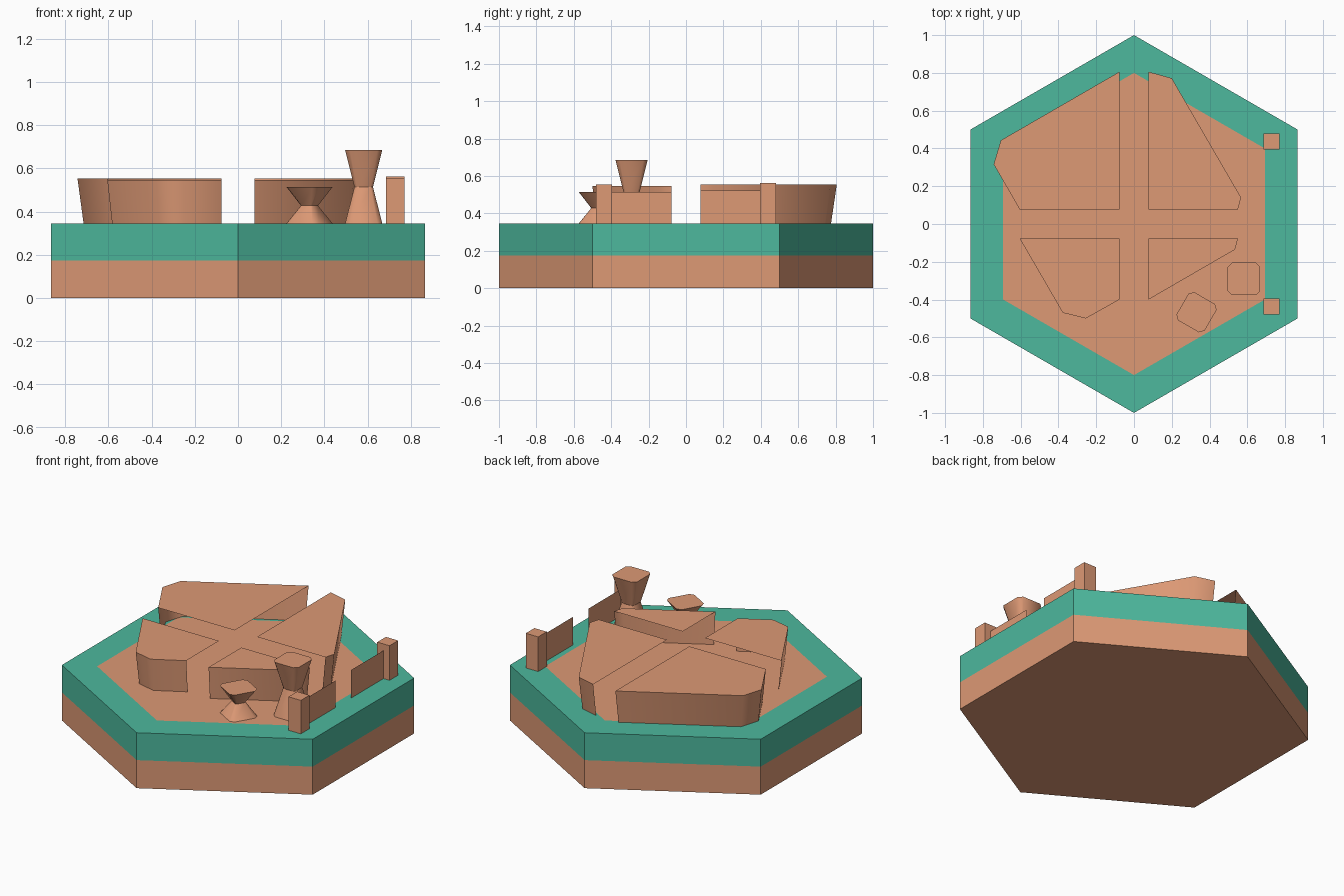
import bpy, bmesh, math

if "Cube" in bpy.data.objects:
    bpy.data.objects.remove(bpy.data.objects["Cube"])

def material(name, rgb):
    m = bpy.data.materials.new(name)
    m.diffuse_color = (*rgb, 1)
    m.use_nodes = True
    m.node_tree.nodes["Principled BSDF"].inputs["Base Color"].default_value = m.diffuse_color
    return m

DIRT = material("dirt_brown", (0.723, 0.319, 0.178))
GRASS = material("grass_green", (0.074, 0.479, 0.337))
GROUND = 0.346

def finish(name, bm, mats, smooth=None):
    bmesh.ops.recalc_face_normals(bm, faces=bm.faces)
    me = bpy.data.meshes.new(name)
    bm.to_mesh(me)
    bm.free()
    for m in mats:
        me.materials.append(m)
    ob = bpy.data.objects.new(name, me)
    bpy.context.collection.objects.link(ob)
    if smooth:
        bpy.context.view_layer.objects.active = ob
        ob.select_set(True)
        bpy.ops.object.shade_smooth_by_angle(angle=math.radians(smooth))
        ob.select_set(False)
    return ob

def ring(bm, pts, z):
    return [bm.verts.new((x, y, z)) for x, y in pts]

def bridge(bm, a, b, mat=0, closed=True):
    n = len(a)
    for i in range(n if closed else n - 1):
        j = (i + 1) % n
        bm.faces.new((a[i], a[j], b[j], b[i])).material_index = mat

def hexagon(r):
    return [(r * math.cos(math.radians(90 + 60 * i)),
             r * math.sin(math.radians(90 + 60 * i))) for i in range(6)]

# Hexagonal tile: dirt below, grass band and rim above, dirt inset on top
bm = bmesh.new()
rings = [ring(bm, hexagon(r), z)
         for r, z in ((1, 0), (1, 0.175), (1, GROUND), (0.8, GROUND))]
for k, mat in enumerate((0, 1, 1)):
    bridge(bm, rings[k], rings[k + 1], mat)
bm.faces.new(rings[0][::-1])
bm.faces.new(rings[3])
finish("hex_tile", bm, [DIRT, GRASS])

# Raised plots: flat top, flared outer wall, open towards the crossing paths
def plot(name, corner, outer, top):
    bm = bmesh.new()
    cx, cy = corner
    low = [(cx + (x - cx) * 0.958, cy + (y - cy) * 0.958) for x, y in outer]
    a, b = ring(bm, low, GROUND), ring(bm, outer, top)
    bridge(bm, a, b, closed=False)
    bm.faces.new(ring(bm, [corner], top) + b)
    finish(name, bm, [DIRT], 50)

P = 0.077
plot("plot_back_left", (-P, P),
     [(-P, 0.806), (-0.705, 0.443), (-0.743, 0.316), (-0.605, P)], 0.553)
plot("plot_back_right", (P, P),
     [(P, 0.806), (0.2, 0.772), (0.567, 0.14), (0.55, P)], 0.553)
plot("plot_front_left", (-P, -P),
     [(-P, -0.4), (-0.255, -0.5), (-0.377, -0.47), (-0.605, -P)], 0.546)
plot("plot_front_right", (P, -P),
     [(P, -0.4), (0.535, -0.135), (0.55, -P)], 0.546)

# Hourglass pillars with chamfered square section
def section(cx, cy, h, turn):
    c = h * 0.74
    pts = [(h, -c), (h, c), (c, h), (-c, h), (-h, c), (-h, -c), (-c, -h), (c, -h)]
    s, k = math.sin(turn), math.cos(turn)
    return [(cx + x * k - y * s, cy + x * s + y * k) for x, y in pts]

def pillar(name, cx, cy, waist, top, turn):
    bm = bmesh.new()
    t = math.radians(turn)
    wide, thin = section(cx, cy, 0.086, t), section(cx, cy, 0.043 if turn == 0 else 0.032, t)
    a, b = ring(bm, wide, GROUND), ring(bm, thin, waist)
    bridge(bm, a, b)
    # separate upper half keeps the waist crease sharp
    c, d = ring(bm, thin, waist), ring(bm, wide, top)
    bridge(bm, c, d)
    bm.faces.new(d)
    bm.faces.new(a[::-1])
    bm.faces.new(c[::-1])
    finish(name, bm, [DIRT], 50)

pillar("tall_pillar", 0.582, -0.291, 0.514, 0.686, 0)
pillar("short_pillar", 0.331, -0.467, 0.428, 0.514, -30)

# Fence posts and thin fence panels along the right edge
for side, s, lift in (("front", -1, 0), ("back", 1, 0.007)):
    bm = bmesh.new()
    x0, x1, y0, y1 = 0.685, 0.77, 0.395 * s, 0.48 * s
    sq = [(x0, y0), (x1, y0), (x1, y1), (x0, y1)]
    a, b = ring(bm, sq, GROUND), ring(bm, sq, 0.555 + lift)
    bridge(bm, a, b)
    bm.faces.new(a)
    bm.faces.new(b)
    finish("fence_post_" + side, bm, [DIRT])
    bm = bmesh.new()
    line = [(0.728, y) for y in sorted((0.077 * s, 0.4 * s))]
    bridge(bm, ring(bm, line, GROUND), ring(bm, line, 0.514 + lift), closed=False)
    finish("fence_panel_" + side, bm, [DIRT])
